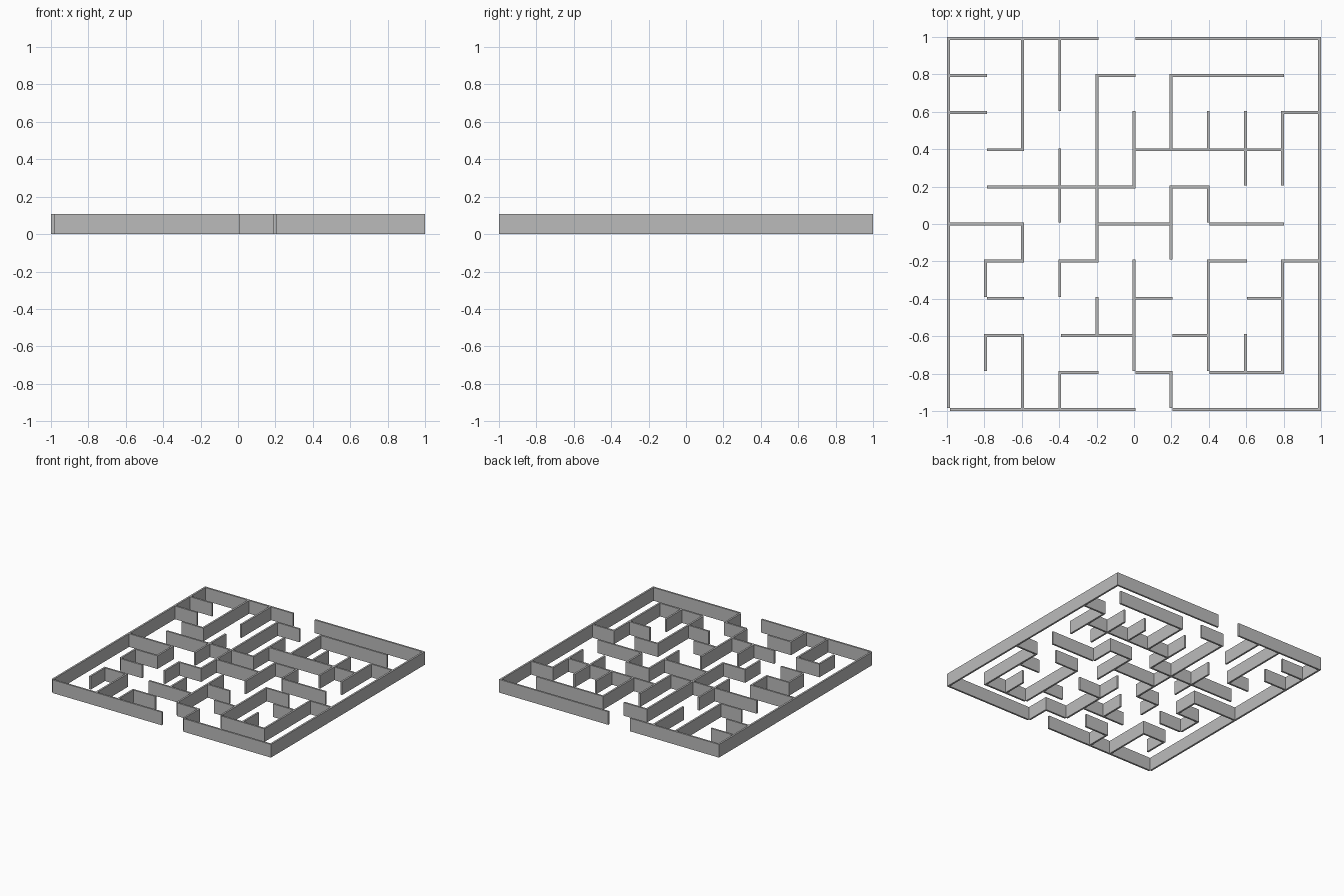
import bpy
import bmesh
from itertools import groupby
from mathutils import Matrix, Vector

if "Cube" in bpy.data.objects:
    bpy.data.objects.remove(bpy.data.objects["Cube"], do_unlink=True)

CELLS = 10
THICK = 0.015
HEIGHT = 0.108
PITCH = (2 - THICK) / CELLS

# Walls running along x: one row per grid line, back to front
ROWS = """
----.-----
-...-.---.
-........-
.-...----.
.----.-...
--..--.--.
.-.-...-.-
.-...-..-.
.-.--.-...
...-.-.--.
-----.----
""".split()[::-1]

# Walls running along y: one column per grid line, left to right, front end first
COLUMNS = """
||||||||||
.|.|......
||..|..|||
|..|.||.||
..|.|||||.
.|||..||..
|...||.||.
.|||.|.|..
.|....||..
.|||..||..
||||||||||
""".split()

# Plain grey for every wall
GREY = (0.5, 0.5, 0.5, 1)
grey = bpy.data.materials.new("wall_grey")
grey.use_nodes = True
grey.diffuse_color = GREY
grey.node_tree.nodes["Principled BSDF"].inputs["Base Color"].default_value = GREY


def node(i):
    """Centre of grid line i."""
    return (i - CELLS / 2) * PITCH


def runs(line):
    """Start and end grid index of each unbroken stretch of wall."""
    start = 0
    for mark, group in groupby(line):
        end = start + len(list(group))
        if mark != ".":
            yield start, end
        start = end


def add_box(bm, centre, size):
    matrix = Matrix.Translation(Vector(centre)) @ Matrix.Diagonal((*size, 1))
    bmesh.ops.create_cube(bm, size=1, matrix=matrix)


def build_walls(name, lines, indices, along_x):
    bm = bmesh.new()
    for i in indices:
        for start, end in runs(lines[i]):
            middle = (node(start) + node(end) + THICK) / 2
            length = (end - start) * PITCH
            if along_x:
                add_box(bm, (middle, node(i), HEIGHT / 2), (length, THICK, HEIGHT))
            else:
                add_box(bm, (node(i), middle, HEIGHT / 2), (THICK, length, HEIGHT))
    mesh = bpy.data.meshes.new(name)
    bm.to_mesh(mesh)
    bm.free()
    mesh.materials.append(grey)
    bpy.context.collection.objects.link(bpy.data.objects.new(name, mesh))


# Outer boundary with its two gaps
build_walls("front_wall", ROWS, [0], True)
build_walls("back_wall", ROWS, [CELLS], True)
build_walls("right_wall", COLUMNS, [0], False)
build_walls("left_wall", COLUMNS, [CELLS], False)

# Inner maze partitions
build_walls("inner_cross_walls", ROWS, range(1, CELLS), True)
build_walls("inner_lengthwise_walls", COLUMNS, range(1, CELLS), False)
